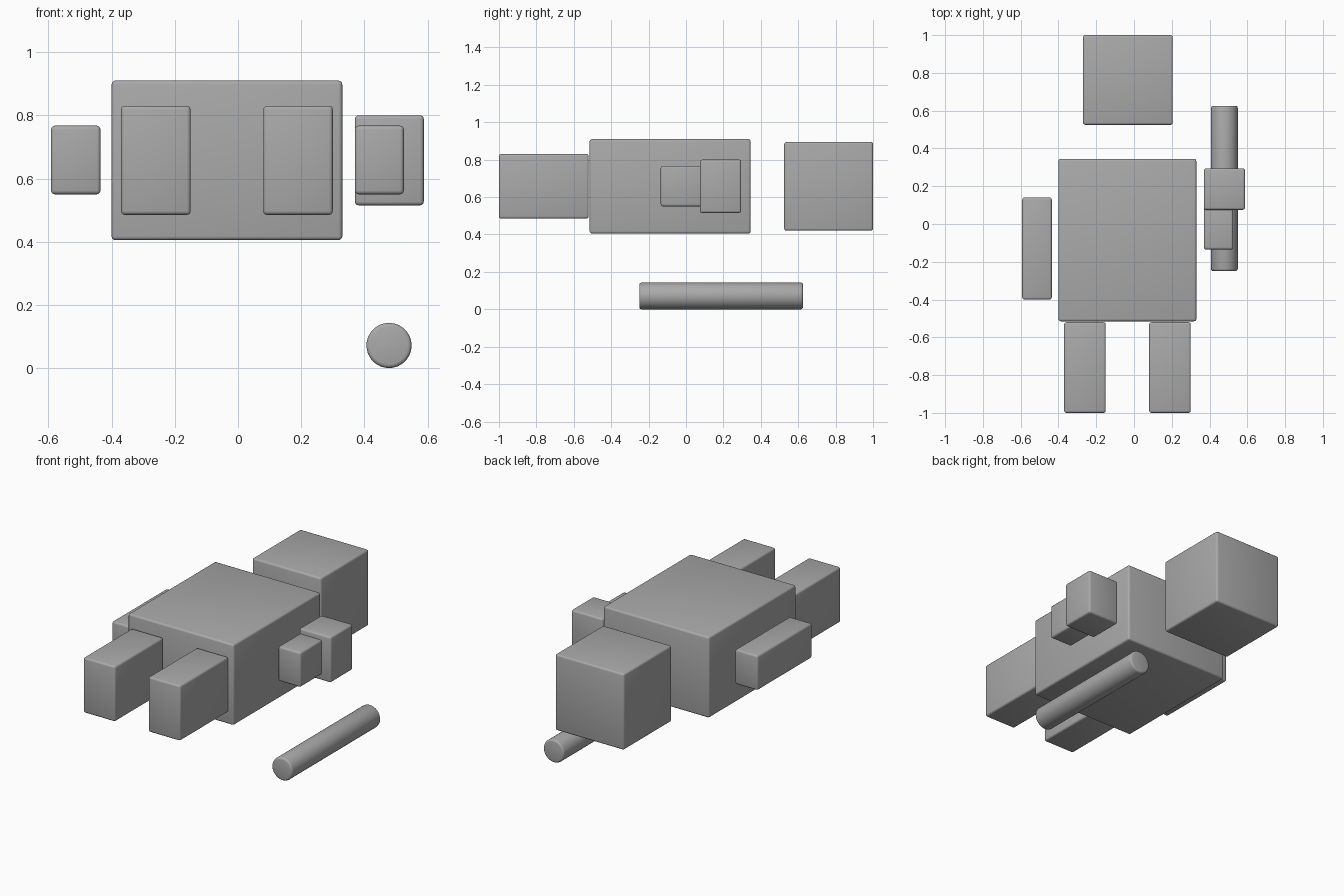
import bpy
from mathutils import Vector

cube = bpy.data.objects.get("Cube")
if cube:
    bpy.data.objects.remove(cube, do_unlink=True)

# Single grey material
GREY = (0.4, 0.4, 0.4, 1)
grey = bpy.data.materials.new("plain grey")
grey.use_nodes = True
grey.diffuse_color = GREY
grey.node_tree.nodes["Principled BSDF"].inputs["Base Color"].default_value = GREY


def finish(obj, name):
    """Name, colour, soften the edges and shade smooth."""
    obj.name = name
    obj.data.materials.append(grey)
    bpy.ops.object.transform_apply(location=False, rotation=True, scale=True)
    bevel = obj.modifiers.new("soft edges", "BEVEL")
    bevel.width = 0.012
    bevel.segments = 3
    bevel.limit_method = "ANGLE"
    bpy.ops.object.shade_smooth()


def box(name, low, high):
    """Box spanning two opposite corners."""
    low, high = Vector(low), Vector(high)
    bpy.ops.mesh.primitive_cube_add(size=1, location=(low + high) / 2)
    obj = bpy.context.object
    obj.scale = high - low
    finish(obj, name)


# Head and torso
box("head", (-0.27, 0.525, 0.42), (0.205, 1.0, 0.895))
box("torso", (-0.40, -0.515, 0.405), (0.33, 0.345, 0.91))

# Legs
for side, x in (("right", -0.37), ("left", 0.08)):
    box(side + "_leg", (x, -1.0, 0.485), (x + 0.22, -0.52, 0.83))

# Straight right arm, and left arm split into shoulder and forearm
box("right_arm", (-0.592, -0.40, 0.55), (-0.435, 0.14, 0.767))
box("left_shoulder", (0.37, 0.075, 0.515), (0.588, 0.295, 0.80))
box("left_forearm", (0.37, -0.135, 0.55), (0.525, 0.09, 0.767))

# Loose rod lying on the ground
bpy.ops.mesh.primitive_cylinder_add(vertices=32, radius=0.0715, depth=0.875,
                                    location=(0.478, 0.188, 0.0715),
                                    rotation=(1.5708, 0, 0))
finish(bpy.context.object, "rod")
